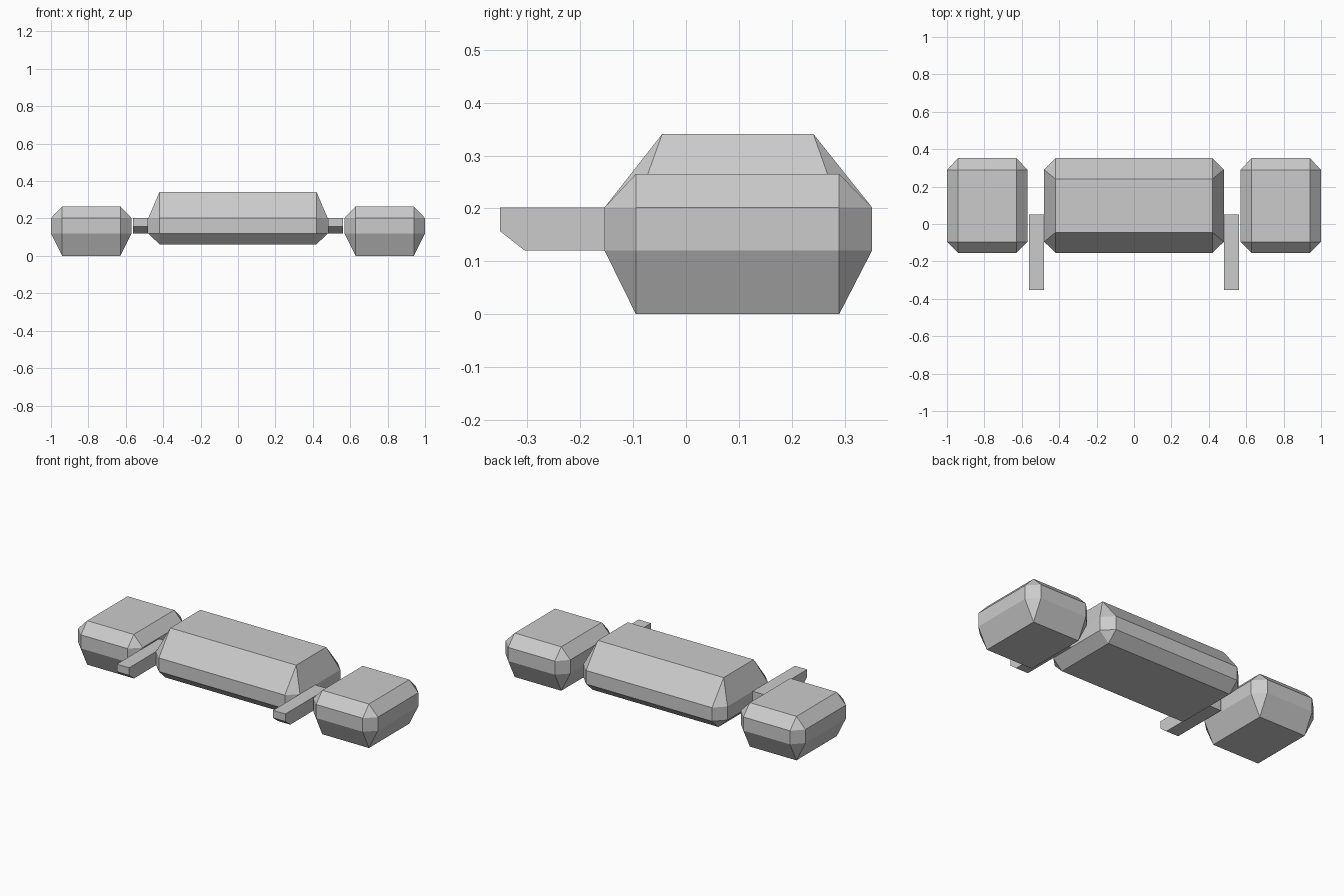
import bpy, bmesh

if "Cube" in bpy.data.objects:
    bpy.data.objects.remove(bpy.data.objects["Cube"])

RING_Y = (-0.154, 0.352)    # outer front and back of the pods and body
INNER_Y = (-0.095, 0.29)    # where the corner chamfers start
RING_Z = (0.12, 0.202)      # upright band


def finish(name, bm):
    bmesh.ops.recalc_face_normals(bm, faces=bm.faces)
    mesh = bpy.data.meshes.new(name)
    bm.to_mesh(mesh)
    bm.free()
    ob = bpy.data.objects.new(name, mesh)
    bpy.context.collection.objects.link(ob)
    return ob


def rect(xs, ys, z):
    return [(x, y, z) for x in xs for y in ys]


def chamfered_block(name, outer_x, inner_x, bottom_z, top_z, top_y):
    """Octagonal band tapering to a rectangle above and below."""
    pts = rect(inner_x, INNER_Y, bottom_z) + rect(inner_x, top_y, top_z)
    for z in RING_Z:
        pts += rect(outer_x, INNER_Y, z) + rect(inner_x, RING_Y, z)
    bm = bmesh.new()
    for p in pts:
        bm.verts.new(p)
    bmesh.ops.convex_hull(bm, input=bm.verts[:])
    bmesh.ops.dissolve_limit(bm, angle_limit=0.01, verts=bm.verts[:], edges=bm.edges[:])
    return finish(name, bm)


def bar(name, x0, x1):
    """Side profile extruded across x."""
    profile = [(0.05, 0.12), (0.05, 0.202), (-0.352, 0.202), (-0.352, 0.157), (-0.305, 0.12)]
    bm = bmesh.new()
    face = bm.faces.new([bm.verts.new((x0, y, z)) for y, z in profile])
    new = bmesh.ops.extrude_face_region(bm, geom=[face])["geom"]
    verts = [v for v in new if isinstance(v, bmesh.types.BMVert)]
    bmesh.ops.translate(bm, verts=verts, vec=(x1 - x0, 0, 0))
    return finish(name, bm)


# Central body, with a taller, narrower top
chamfered_block("central_body", (-0.48, 0.48), (-0.42, 0.42), 0.062, 0.341, (-0.045, 0.241))

# Side pods and forward bars
for side, s in (("left", -1), ("right", 1)):
    chamfered_block(side + "_pod", (s * 0.569, s * 1.0), (s * 0.629, s * 0.94), 0.0, 0.265, INNER_Y)
    bar(side + "_bar", s * 0.48, s * 0.562)
